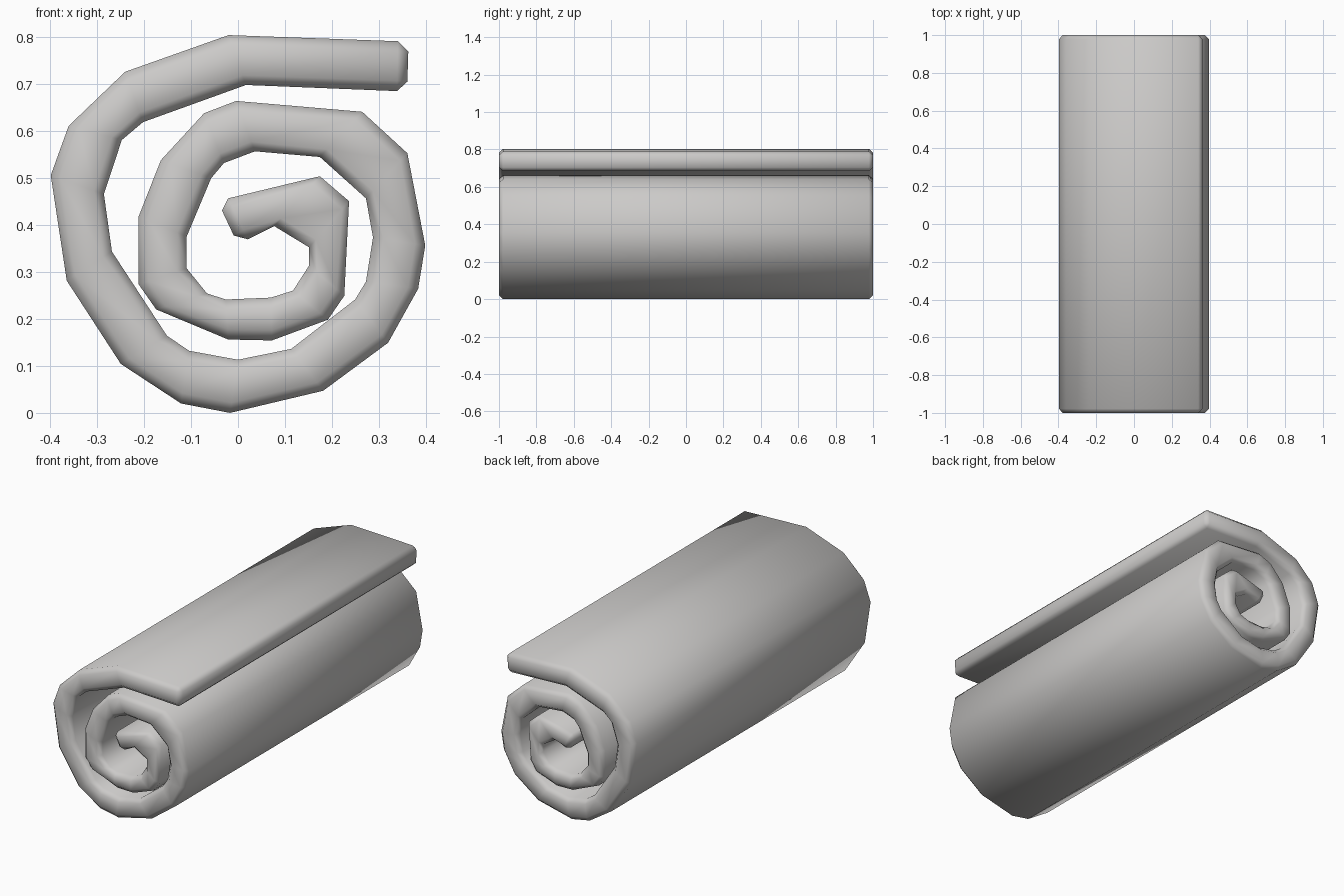
import bpy, bmesh
from mathutils import Vector

if "Cube" in bpy.data.objects:
    bpy.data.objects.remove(bpy.data.objects["Cube"])

# Spiral profile in the XZ plane, from outer free end to inner end: outer side ...
OUT = [(.34, .79), (-.02, .803), (-.24, .725), (-.36, .61), (-.398, .505), (-.364, .281),
       (-.249, .104), (-.121, .02), (-.017, 0), (.181, .047), (.319, .149), (.383, .264),
       (.398, .356), (.36, .552), (.264, .64), (-.004, .663), (-.072, .637), (-.164, .537),
       (-.211, .418), (-.211, .273), (-.174, .22), (-.021, .156), (.072, .154), (.191, .198),
       (.226, .249), (.236, .45), (.174, .503), (-.021, .456)]
# ... and the matching inner side
INN = [(.338, .684), (.017, .697), (-.202, .618), (-.247, .58), (-.285, .465), (-.268, .343),
       (-.151, .164), (-.104, .132), (0, .113), (.113, .136), (.249, .241), (.272, .279),
       (.287, .373), (.272, .456), (.174, .544), (.036, .556), (-.03, .531), (-.057, .499),
       (-.109, .375), (-.109, .307), (-.066, .254), (-.026, .241), (.07, .245), (.117, .26),
       (.151, .313), (.151, .352), (.077, .397), (.021, .369)]
TIP_OUTER = ((.362, .768), (.36, .704))
TIP_INNER = ((-.034, .43), (-.009, .377))
L, C = 1.0, 0.022          # half length and chamfer size

bm = bmesh.new()


def section(a, b, tip=False):
    """Chamfered rectangular ring across the sheet from outer point a to inner point b."""
    a, b = Vector(a), Vector(b)
    c = C / (b - a).length
    e = L - C
    if tip:
        st = [(0, -e), (0, -e), (1, -e), (1, -e), (1, e), (1, e), (0, e), (0, e)]
    else:
        st = [(0, -e), (c, -L), (1 - c, -L), (1, -e), (1, e), (1 - c, L), (c, L), (0, e)]
    ring = []
    for s, y in st:
        p = a.lerp(b, s)
        ring.append(bm.verts.new((p.x, y, p.y)))
    return ring


# Rolled sheet: rings bridged along the spiral, closed at both ends
rings = [section(*TIP_OUTER, tip=True)]
rings += [section(a, b) for a, b in zip(OUT, INN)]
rings.append(section(*TIP_INNER, tip=True))
for r, q in zip(rings, rings[1:]):
    for k in range(8):
        n = (k + 1) % 8
        bm.faces.new((r[k], r[n], q[n], q[k]))
bm.faces.new(rings[0])
bm.faces.new(rings[-1])
bmesh.ops.remove_doubles(bm, verts=bm.verts, dist=1e-5)
bmesh.ops.recalc_face_normals(bm, faces=bm.faces)
for f in bm.faces:
    f.smooth = True

me = bpy.data.meshes.new("rolled_mat")
bm.to_mesh(me)
bm.free()
obj = bpy.data.objects.new("rolled_mat", me)
bpy.context.collection.objects.link(obj)

mat = bpy.data.materials.new("light_grey")
mat.diffuse_color = (0.6, 0.59, 0.58, 1)
mat.use_nodes = True
mat.node_tree.nodes["Principled BSDF"].inputs["Base Color"].default_value = mat.diffuse_color
me.materials.append(mat)
